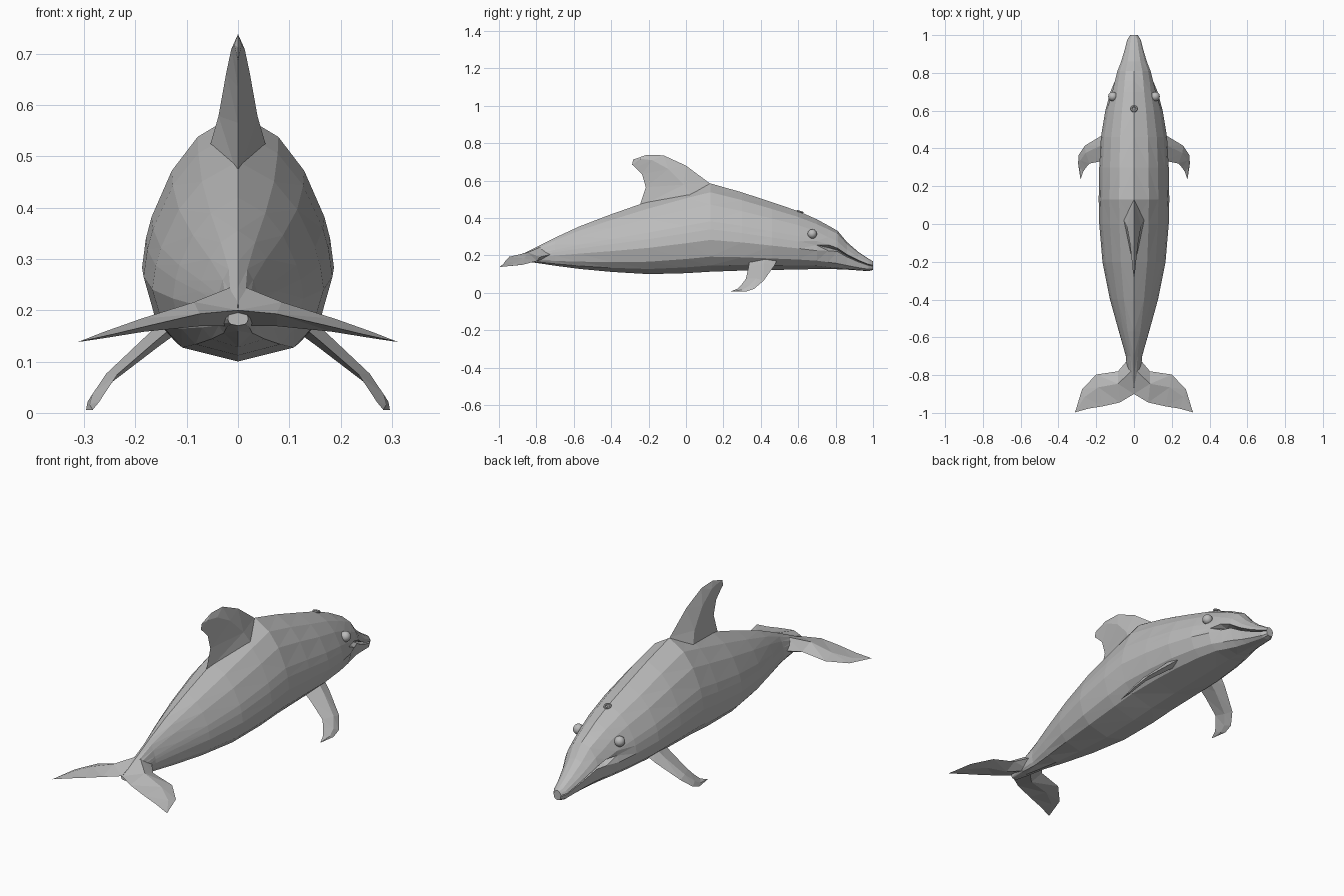
import bpy, bmesh
from mathutils import Vector

cube = bpy.data.objects.get("Cube")
if cube:
    bpy.data.objects.remove(cube)

# Single flat skin colour
skin = bpy.data.materials.new("grey_skin")
skin.use_nodes = True
GREY = (0.5, 0.5, 0.5, 1)
skin.diffuse_color = GREY
bsdf = next(n for n in skin.node_tree.nodes if n.type == 'BSDF_PRINCIPLED')
bsdf.inputs["Base Color"].default_value = GREY


def loft(name, rings, tip=None):
    """Skin closed rings of equal size, capping both ends."""
    bm = bmesh.new()
    loops = [[bm.verts.new(p) for p in ring] for ring in rings]
    n = len(loops[0])
    for a, b in zip(loops, loops[1:]):
        for i in range(n):
            j = (i + 1) % n
            bm.faces.new((a[i], a[j], b[j], b[i]))
    bm.faces.new(loops[0])
    if tip is None:
        bm.faces.new(loops[-1])
    else:
        end = bm.verts.new(tip)
        for i in range(n):
            bm.faces.new((loops[-1][i], loops[-1][(i + 1) % n], end))
    bmesh.ops.triangulate(bm, faces=bm.faces)
    bmesh.ops.recalc_face_normals(bm, faces=bm.faces)
    mesh = bpy.data.meshes.new(name)
    bm.to_mesh(mesh)
    bm.free()
    obj = bpy.data.objects.new(name, mesh)
    bpy.context.collection.objects.link(obj)
    mesh.materials.append(skin)
    return obj


def fin(name, stations, tip, side=1):
    """Blade from (leading point, trailing point, half thickness) stations."""
    mids = [(Vector(a) + Vector(b)) / 2 for a, b, _ in stations] + [Vector(tip)]
    rings = []
    for i, (lead, trail, half) in enumerate(stations):
        lead, trail = Vector(lead), Vector(trail)
        span = mids[i + 1] - mids[max(i - 1, 0)]
        off = (trail - lead).cross(span).normalized() * half
        mid = lead.lerp(trail, 0.4)
        rings.append([lead, mid + off, trail, mid - off])
    flip = Vector((side, 1, 1))
    return loft(name, [[p * flip for p in r] for r in rings], Vector(tip) * flip)


# Body: half cross-sections as (width, height) fractions, bottom to top
TRUNK = [(0, 0), (.65, .07), (.87, .17), (1, .36), (.96, .48),
         (.9, .57), (.69, .76), (.42, .9), (0, 1)]
BEAK = [(0, 0), (.5, .03), (.8, .15), (.92, .46), (.45, .5),
        (1, .55), (.85, .72), (.5, .92), (0, 1)]
# y, bottom, top, half width, amount of beak shape
STATIONS = [(-.88, .17, .205, .02, 0), (-.8, .16, .245, .035, 0),
            (-.7, .145, .295, .043, 0), (-.57, .128, .355, .08, 0),
            (-.4, .112, .42, .127, 0), (-.2, .1, .49, .167, 0),
            (0, .105, .55, .184, 0), (.13, .113, .585, .187, 0),
            (.3, .119, .537, .184, 0), (.46, .122, .484, .175, 0),
            (.6, .125, .437, .152, 0), (.7, .127, .393, .126, .1),
            (.76, .127, .36, .105, .6), (.81, .126, .332, .088, 1),
            (.86, .124, .272, .068, 1), (.92, .12, .22, .05, 1),
            (.975, .116, .183, .036, 1), (1, .122, .168, .02, 1)]
rings = []
for y, low, high, width, k in STATIONS:
    half = []
    for (w0, t0), (w1, t1) in zip(TRUNK, BEAK):
        w, t = w0 + (w1 - w0) * k, t0 + (t1 - t0) * k
        half.append(Vector((w * width, y, low + t * (high - low))))
    rings.append(half + [Vector((-p.x, p.y, p.z)) for p in half[-2:0:-1]])
loft("body", rings)

# Dorsal fin, swept back
fin("dorsal_fin", [((0, .22, .53), (0, -.25, .46), .06),
                   ((0, .125, .587), (0, -.215, .565), .038),
                   ((0, 0, .68), (0, -.235, .635), .023),
                   ((0, -.12, .735), (0, -.27, .67), .013),
                   ((0, -.21, .738), (0, -.288, .685), .007)], (0, -.283, .712))

# Paired parts
for label, side in (("left", 1), ("right", -1)):
    fin(label + "_flipper", [((.1, .5, .2), (.1, .34, .19), .022),
                             ((.165, .472, .145), (.16, .335, .14), .016),
                             ((.26, .415, .065), (.235, .32, .075), .01),
                             ((.293, .365, .022), (.255, .298, .045), .008),
                             ((.296, .32, .006), (.27, .275, .022), .005)],
        (.283, .235, .006), side)
    fin(label + "_fluke", [((0, -.68, .215), (0, -.9, .2), .04),
                           ((.085, -.78, .192), (.075, -.945, .193), .024),
                           ((.2, -.797, .17), (.165, -.965, .172), .013),
                           ((.275, -.875, .15), (.24, -.977, .154), .006)],
        (.312, -.997, .138), side)
    bpy.ops.mesh.primitive_uv_sphere_add(segments=12, ring_count=8, radius=.025,
                                         location=(.112 * side, .675, .315))
    eye = bpy.context.object
    eye.name = label + "_eye"
    eye.data.materials.append(skin)
    bpy.ops.object.shade_smooth_by_angle()

# Blowhole rim on top of the head
bpy.ops.mesh.primitive_torus_add(location=(0, .61, .434), rotation=(-.3, 0, 0),
                                 major_radius=.014, minor_radius=.005,
                                 major_segments=12, minor_segments=6)
blowhole = bpy.context.object
blowhole.name = "blowhole"
blowhole.data.materials.append(skin)
